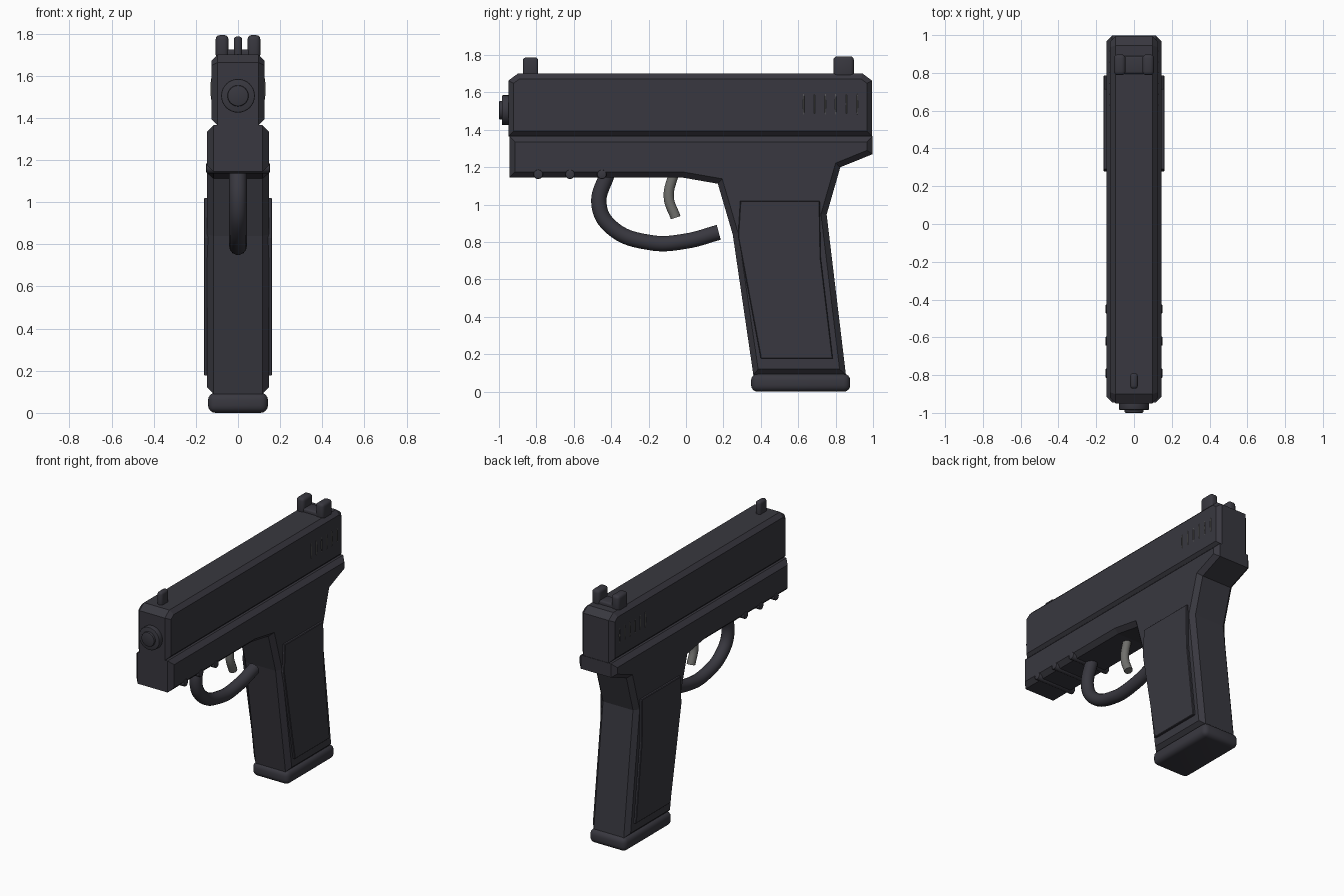
import bpy, bmesh, math
from mathutils import Matrix, Vector

if "Cube" in bpy.data.objects:
    bpy.data.objects.remove(bpy.data.objects["Cube"])


def material(name, rgb):
    m = bpy.data.materials.new(name)
    m.use_nodes = True
    m.diffuse_color = (*rgb, 1)
    m.node_tree.nodes["Principled BSDF"].inputs["Base Color"].default_value = (*rgb, 1)
    return m


gunmetal = material("dark gunmetal", (0.040, 0.039, 0.050))
steel = material("grey steel", (0.16, 0.16, 0.15))


def finish(name, bm, mat, smooth=False):
    bmesh.ops.recalc_face_normals(bm, faces=bm.faces)
    me = bpy.data.meshes.new(name)
    bm.to_mesh(me)
    bm.free()
    me.materials.append(mat)
    ob = bpy.data.objects.new(name, me)
    bpy.context.collection.objects.link(ob)
    if smooth:
        bpy.ops.object.select_all(action='DESELECT')
        ob.select_set(True)
        bpy.context.view_layer.objects.active = ob
        bpy.ops.object.shade_smooth_by_angle(angle=math.radians(40))
    return ob


def side_profile(name, points, x0, x1, chamfer, mat=gunmetal):
    """Extrude a (y, z) outline from x0 to x1 and chamfer the rims of its flat sides."""
    bm = bmesh.new()
    base = bm.faces.new([bm.verts.new((x0, y, z)) for y, z in points])
    out = bmesh.ops.extrude_face_region(bm, geom=[base])
    moved = [v for v in out["geom"] if isinstance(v, bmesh.types.BMVert)]
    bmesh.ops.translate(bm, verts=moved, vec=(x1 - x0, 0, 0))
    rim = [e for e in bm.edges if abs(e.verts[0].co.x - e.verts[1].co.x) < 1e-5]
    bmesh.ops.bevel(bm, geom=rim, offset=chamfer, segments=1, affect='EDGES', profile=0.5)
    return finish(name, bm, mat)


def rounded_box(name, lo, hi, radius, segments=3):
    bm = bmesh.new()
    bmesh.ops.create_cube(bm, size=1)
    lo, hi = Vector(lo), Vector(hi)
    bmesh.ops.scale(bm, verts=bm.verts, vec=hi - lo)
    bmesh.ops.translate(bm, verts=bm.verts, vec=(lo + hi) / 2)
    bmesh.ops.bevel(bm, geom=bm.edges[:], offset=radius, segments=segments,
                    affect='EDGES', profile=0.5)
    return finish(name, bm, gunmetal, True)


def cylinder(name, centre, radius, length, axis, edge=0.006):
    bm = bmesh.new()
    turn = Matrix.Rotation(math.pi / 2, 4, 'Y' if axis == 'X' else 'X')
    bmesh.ops.create_cone(bm, cap_ends=True, segments=32, radius1=radius, radius2=radius,
                          depth=length, matrix=Matrix.Translation(centre) @ turn)
    caps = {e for f in bm.faces if len(f.verts) > 4 for e in f.edges}
    bmesh.ops.bevel(bm, geom=list(caps), offset=edge, segments=2, affect='EDGES', profile=0.5)
    return finish(name, bm, gunmetal, True)


def tube(name, path, radius, mat):
    """Round bar following a smooth (y, z) path in the middle plane."""
    cu = bpy.data.curves.new(name, 'CURVE')
    cu.dimensions = '3D'
    cu.bevel_depth, cu.bevel_resolution, cu.use_fill_caps = radius, 5, True
    sp = cu.splines.new('BEZIER')
    sp.bezier_points.add(len(path) - 1)
    for p, (y, z) in zip(sp.bezier_points, path):
        p.co = (0, y, z)
        p.handle_left_type = p.handle_right_type = 'AUTO'
    cu.materials.append(mat)
    ob = bpy.data.objects.new(name, cu)
    bpy.context.collection.objects.link(ob)


# Slide and frame with grip
side_profile("slide", [(-0.95, 1.365), (-0.95, 1.663), (-0.9, 1.70), (0.945, 1.70),
                       (0.995, 1.663), (0.995, 1.365)], -0.126, 0.126, 0.028)
side_profile("frame_and_grip", [(-0.945, 1.145), (-0.02, 1.145), (0.17, 1.112), (0.25, 0.84),
                                (0.36, 0.09), (0.855, 0.09), (0.752, 0.947), (0.825, 1.2),
                                (0.998, 1.27), (0.998, 1.366), (-0.945, 1.366)],
             -0.146, 0.146, 0.03)

# Raised grip panels
panel = [(0.29, 1.02), (0.715, 1.02), (0.72, 0.72), (0.785, 0.177), (0.40, 0.177), (0.278, 0.83)]
for side, s in (("left", 1), ("right", -1)):
    side_profile("grip_panel_" + side, panel, s * 0.13, s * 0.162, 0.004)

# Base of the grip
rounded_box("grip_base", (-0.142, 0.348, 0), (0.142, 0.878, 0.096), 0.035, 4)

# Muzzle rings
cylinder("muzzle_collar", (0, -0.955, 1.505), 0.08, 0.06, 'Y')
cylinder("muzzle_tip", (0, -0.975, 1.505), 0.05, 0.05, 'Y')

# Sights
rounded_box("front_sight", (-0.02, -0.872, 1.68), (0.02, -0.79, 1.787), 0.016)
rounded_box("rear_sight_base", (-0.1, 0.795, 1.68), (0.1, 0.89, 1.725), 0.012)
for side, s in (("left", 1), ("right", -1)):
    xs = sorted((s * 0.045, s * 0.106))
    rounded_box("rear_sight_post_" + side, (xs[0], 0.788, 1.68), (xs[1], 0.898, 1.793), 0.02)

# Trigger guard and trigger
tube("trigger_guard", [(-0.42, 1.17), (-0.465, 1.0), (-0.40, 0.88), (-0.19, 0.797),
                       (0.0, 0.805), (0.175, 0.852)], 0.042, gunmetal)
tube("trigger", [(-0.065, 1.17), (-0.092, 1.04), (-0.055, 0.93)], 0.028, steel)

# Cross pins under the front of the frame
for i in range(3):
    cylinder(f"frame_pin_{i + 1}", (0, -0.79 + 0.17 * i, 1.162), 0.025, 0.302, 'X')

# Thin grip ridges near the back of the slide
for side, s in (("left", 1), ("right", -1)):
    for i in range(6):
        bm = bmesh.new()
        bmesh.ops.create_uvsphere(bm, u_segments=10, v_segments=10, radius=1)
        bmesh.ops.scale(bm, verts=bm.verts, vec=(0.008, 0.004, 0.06))
        bmesh.ops.translate(bm, verts=bm.verts, vec=(s * 0.123, 0.63 + 0.057 * i, 1.537))
        finish(f"slide_ridge_{side}_{i + 1}", bm, steel, True)
